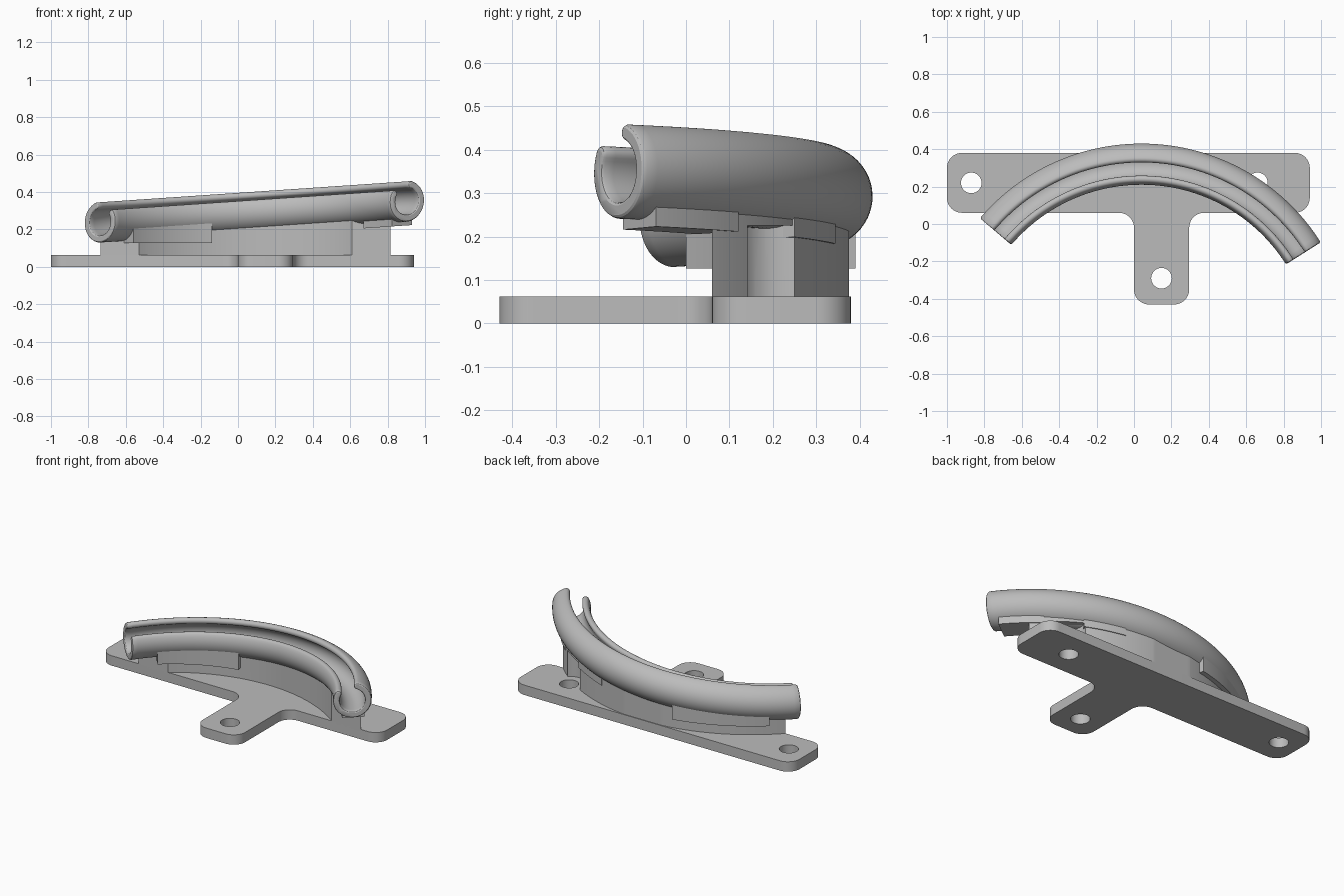
import bpy, bmesh
from math import sin, cos, pi, radians, sqrt
from mathutils import Vector

cube = bpy.data.objects.get("Cube")
if cube:
    bpy.data.objects.remove(cube, do_unlink=True)

grey = bpy.data.materials.new("plain_grey")
grey.use_nodes = True
grey.diffuse_color = (0.5, 0.5, 0.5, 1)
grey.node_tree.nodes["Principled BSDF"].inputs["Base Color"].default_value = (0.5, 0.5, 0.5, 1)

CENTRE = Vector((0.04, -0.704))   # plan centre of the curved channel
PATH_R = 1.024                    # centreline radius
TUBE_R = 0.11                     # channel outer radius
TILT, MID_Z = 0.068, 0.29         # rise along x and height at x = 0


def finish(name, bm):
    bmesh.ops.recalc_face_normals(bm, faces=bm.faces)
    mesh = bpy.data.meshes.new(name)
    bm.to_mesh(mesh)
    bm.free()
    ob = bpy.data.objects.new(name, mesh)
    bpy.context.collection.objects.link(ob)
    mesh.materials.append(grey)
    return ob


def smooth(ob):
    bpy.ops.object.select_all(action='DESELECT')
    ob.select_set(True)
    bpy.context.view_layer.objects.active = ob
    bpy.ops.object.shade_smooth_by_angle(angle=radians(30))


def loft(name, rings):
    """Join closed rings of points and cap both ends."""
    bm = bmesh.new()
    rows = [[bm.verts.new(p) for p in ring] for ring in rings]
    n = len(rows[0])
    for a, b in zip(rows, rows[1:]):
        for i in range(n):
            j = (i + 1) % n
            bm.faces.new((a[i], a[j], b[j], b[i]))
    bm.faces.new(rows[0])
    bm.faces.new(rows[-1])
    return finish(name, bm)


def place(phi, offset, height, tilted=True):
    """Put a section point on the arc; tilted heights follow the sloping channel."""
    r = PATH_R + offset
    x, y = CENTRE.x + r * cos(phi), CENTRE.y + r * sin(phi)
    return (x, y, height + MID_Z + TILT * x if tilted else height)


def cut(ob, cutter, operation):
    bpy.context.view_layer.objects.active = ob
    mod = ob.modifiers.new("cut", 'BOOLEAN')
    mod.operation, mod.object, mod.solver = operation, cutter, 'EXACT'
    bpy.ops.object.modifier_apply(modifier=mod.name)
    bpy.data.objects.remove(cutter, do_unlink=True)


def cylinder(x, y, r, z0, z1):
    ring = [(x + r * cos(a), y + r * sin(a)) for a in (2 * pi * i / 48 for i in range(48))]
    ob = loft("cutter", [[(*p, z) for p in ring] for z in (z0, z1)])
    ob.hide_render = True
    return ob


def rounded(corners, r, steps=10):
    """Round every right-angled corner of an outline."""
    out = []
    for i, c in enumerate(corners):
        c = Vector(c)
        u = (Vector(corners[i - 1]) - c).normalized()
        v = (Vector(corners[(i + 1) % len(corners)]) - c).normalized()
        mid = c + (u + v) * r
        for k in range(steps + 1):
            t = k / steps * pi / 2
            out.append(mid - v * r * cos(t) - u * r * sin(t))
    return out


# T-shaped mounting plate with three screw holes
outline = rounded([(-1, 0.06), (0, 0.06), (0, -0.43), (0.295, -0.43), (0.295, 0.06),
                   (0.94, 0.06), (0.94, 0.38), (-1, 0.38)], 0.08)
plate = loft("base_plate", [[(p.x, p.y, z) for p in outline] for z in (0, 0.062)])
for x, y in ((-0.87, 0.22), (0.66, 0.22), (0.147, -0.29)):
    cut(plate, cylinder(x, y, 0.055, -0.1, 0.2), 'DIFFERENCE')
smooth(plate)


# Curved open-topped channel with rounded lips
def channel_section(half):
    mid = TUBE_R - 0.019
    a0, a1 = radians(72), radians(-208)
    pts = []

    def lip(a, sign, start, end):
        for k in range(9):
            b = start + (end - start) * k / 8
            rad, tan = mid + half * cos(b), half * sin(b) * sign
            pts.append((rad * cos(a) - tan * sin(a), rad * sin(a) + tan * cos(a)))

    def wall(r, start, end):
        for k in range(1, 40):
            a = start + (end - start) * k / 40
            pts.append((r * cos(a), r * sin(a)))

    lip(a0, 1, pi, 0)
    wall(mid + half, a0, a1)
    lip(a1, -1, 0, pi)
    wall(mid - half, a1, a0)
    return pts


start, end = radians(32.3), radians(139.6)
stations = [(start, 0.011), (start + 0.003, 0.016), (start + 0.009, 0.019)]
tail = [(end - 0.009, 0.019), (end - 0.003, 0.016), (end, 0.011)]
span = end - start - 0.018
stations += [(start + 0.009 + span * k / 72, 0.019) for k in range(1, 72)] + tail
channel = loft("curved_channel", [[place(phi, *p) for p in channel_section(half)]
                                  for phi, half in stations])
smooth(channel)


def saddle(name, deg0, deg1, inner, outer, bottom, flat):
    """Arc-shaped block whose top hugs the underside of the channel."""
    steps = max(8, int(deg1 - deg0))
    rings = []
    for k in range(steps + 1):
        phi = radians(deg0 + (deg1 - deg0) * k / steps)
        offs = [inner + (outer - inner) * i / 12 for i in range(13)]
        ring = [place(phi, o, -sqrt(0.1055 ** 2 - o * o)) for o in offs]
        ring += [place(phi, o, bottom, not flat) for o in (outer, inner)]
        rings.append(ring)
    return loft(name, rings)


# Support wall, trimmed to the plate and notched around the covered screw hole
wall = saddle("support_wall", 38, 143, -0.071, 0.064, 0.05, True)
box = loft("trim_box", [[(x, y, z) for x, y in ((-2, 0.06), (2, 0.06), (2, 0.376), (-2, 0.376))]
                        for z in (-1, 1)])
box.hide_render = True
cut(wall, box, 'INTERSECT')
cut(wall, cylinder(0.66, 0.22, 0.102, 0.03, 0.225), 'DIFFERENCE')
smooth(wall)

# Ledges under the channel
smooth(saddle("right_ledge", 101.2, 130.4, -0.099, 0.092, 0.127, True))
smooth(saddle("left_end_ledge", 35.5, 49, -0.061, 0.069, -0.13, False))
smooth(saddle("left_middle_ledge", 60.8, 73.7, -0.061, 0.069, -0.13, False))
